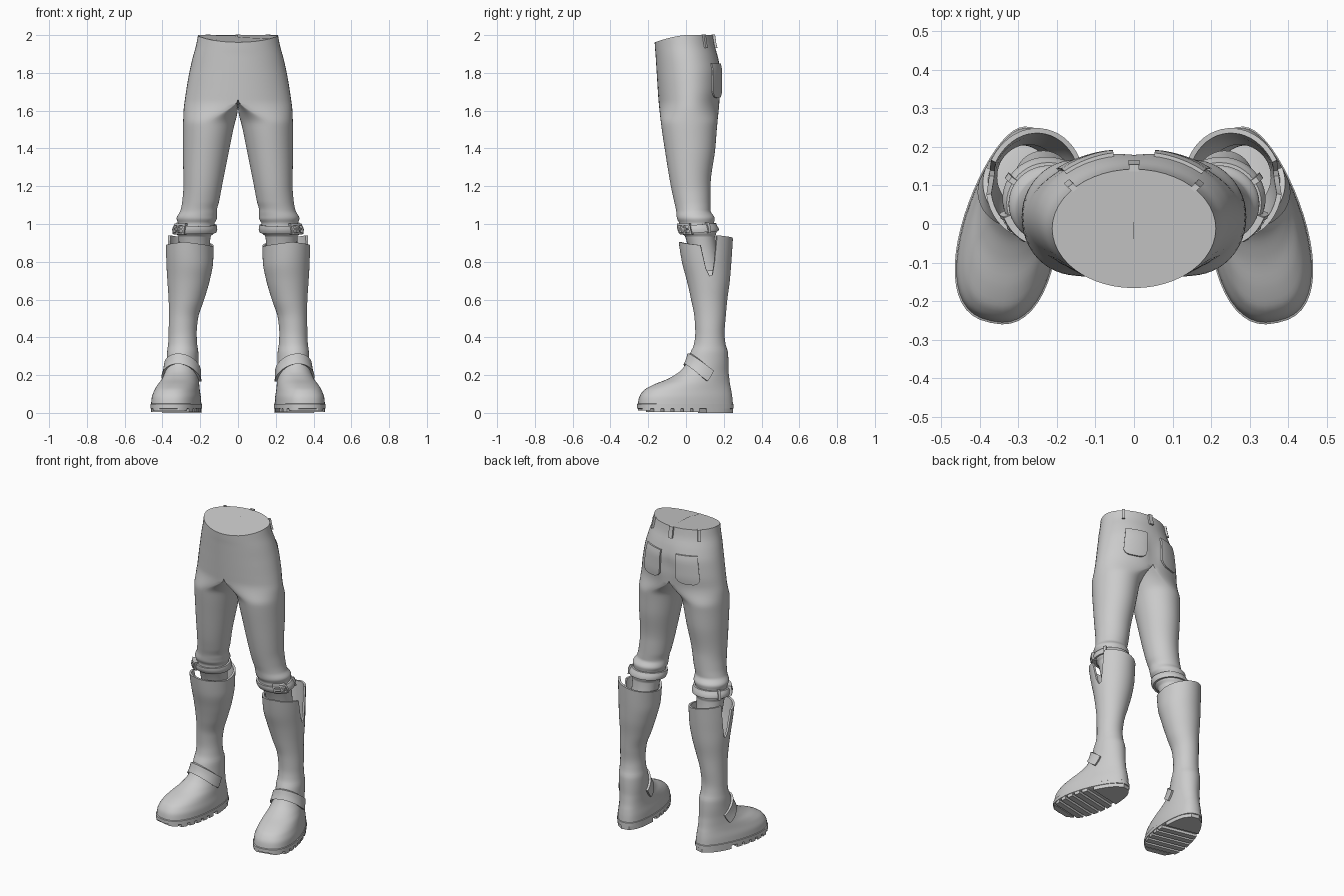
import bpy, bmesh, math

if "Cube" in bpy.data.objects:
    bpy.data.objects.remove(bpy.data.objects["Cube"])

grey = bpy.data.materials.new("plain_grey")
grey.diffuse_color = (0.6, 0.6, 0.6, 1)
grey.use_nodes = True
grey.node_tree.nodes["Principled BSDF"].inputs["Base Color"].default_value = grey.diffuse_color


def interp(rows, z):
    """Monotone cubic interpolation of section rows (z first, ascending)."""
    z = min(max(z, rows[0][0]), rows[-1][0])
    i = max(k for k in range(len(rows) - 1) if rows[k][0] <= z)
    h = rows[i + 1][0] - rows[i][0]
    u = (z - rows[i][0]) / h
    out = []
    for c in range(1, len(rows[0])):
        def slope(k):
            return (rows[k + 1][c] - rows[k][c]) / (rows[k + 1][0] - rows[k][0])

        def tangent(k):
            if k == 0 or k == len(rows) - 1:
                return slope(min(k, len(rows) - 2))
            a, b = slope(k - 1), slope(k)
            return 2 * a * b / (a + b) if a * b > 0 else 0
        p, q = rows[i][c], rows[i + 1][c]
        out.append(p * (2*u**3 - 3*u**2 + 1) + q * (3*u**2 - 2*u**3)
                   + h * tangent(i) * (u**3 - 2*u**2 + u) + h * tangent(i + 1) * (u**3 - u**2))
    return out


def loft(name, rings, cap0=True, cap1=True, loop=False, angle=40):
    """Skin closed rings of points, mirrored to both sides."""
    bm = bmesh.new()
    vs = [[bm.verts.new(p) for p in r] for r in rings]
    n = len(rings[0])
    for a, b in zip(vs, vs[1:] + ([vs[0]] if loop else [])):
        for j in range(n):
            bm.faces.new((a[j], a[(j + 1) % n], b[(j + 1) % n], b[j]))
    inside = [f for f in bm.faces if all(v.co.x < 1e-5 for v in f.verts)]
    if cap0 and not loop:
        bm.faces.new(vs[0])
    if cap1 and not loop:
        bm.faces.new(vs[-1])
    bmesh.ops.delete(bm, geom=inside, context='FACES')
    bmesh.ops.recalc_face_normals(bm, faces=bm.faces[:])
    me = bpy.data.meshes.new(name)
    bm.to_mesh(me)
    bm.free()
    me.materials.append(grey)
    ob = bpy.data.objects.new(name, me)
    bpy.context.collection.objects.link(ob)
    bpy.ops.object.select_all(action='DESELECT')
    ob.select_set(True)
    bpy.context.view_layer.objects.active = ob
    bpy.ops.object.shade_smooth_by_angle(angle=math.radians(angle))
    m = ob.modifiers.new("both_sides", 'MIRROR')
    m.merge_threshold = 0.0005
    return ob


def band(name, surf, path, off, steps=2, loop=False):
    """Raised strip on a surface; path holds (degrees, centre z, height)."""
    rings = []
    for d, z, h in path:
        zs = [z - h / 2 + h * k / (steps - 1) for k in range(steps)]
        rings.append([surf(d, q, -0.006) for q in zs] + [surf(d, q, off) for q in reversed(zs)])
    return loft(name, rings, loop=loop)


def span(a, b, n):
    return [a + (b - a) * k / (n - 1) for k in range(n)]


# Trouser sections: z, inner x, outer x, front y, back y
LEG = [(.75, .16, .31, .04, .19), (.935, .145, .315, -.005, .155), (.95, .128, .328, -.025, .16),
       (.975, .12, .33, -.035, .163), (1.0, .125, .318, -.035, .148), (1.03, .112, .325, -.048, .152),
       (1.07, .112, .305, -.052, .13), (1.12, .10, .295, -.063, .13), (1.2, .085, .289, -.08, .13),
       (1.4, .045, .291, -.113, .155), (1.5, .025, .291, -.128, .163), (1.6, .004, .288, -.14, .173),
       (1.66, 0, .281, -.146, .182), (1.72, 0, .272, -.15, .188), (1.8, 0, .258, -.155, .188),
       (1.88, 0, .24, -.16, .172), (1.95, 0, .221, -.164, .15), (2.0, 0, .212, -.166, .142)]


def trousers(deg, z, off=0):
    inner, outer, yf, yb = interp(LEG, z)
    c, s = math.cos(math.radians(deg)), math.sin(math.radians(deg))
    t = min(max((1.66 - z) / .13, 0), 1)
    t = t * t * (3 - 2 * t)                       # pelvis blends into leg
    cx, rx = (inner + outer) / 2, (outer - inner) / 2 + off
    x = (1 - t) * max(0, (outer + off) * c) + t * (cx + rx * c)
    y = (yf + yb) / 2 + ((yb - yf) / 2 + off) * s
    if s > 0:                                      # groove between the buttocks
        y -= .014 * s * math.exp(-(x / .04) ** 2 - ((z - 1.74) / .1) ** 2)
    dip = max(0, -y / .16) ** 1.5 * max(0, z - 1.9) / .1
    return (0 if x < 1e-5 else x, y, z - .036 * dip)


angles = [k * 7.5 for k in range(48)]
levels = span(2.0, 1.66, 18) + span(1.645, 1.13, 36) + span(1.12, .93, 26) + [.85, .75]
loft("trousers", [[trousers(a, z) for a in angles] for z in levels])

# Belt loops and back pockets
for label, a, b in (("side", 40, 45), ("back", 86.5, 90)):
    band("belt_loop_" + label, trousers, [(d, 1.968, .07) for d in (a, b)], .012, 4)
pocket = []
for d in span(45, 78, 12):
    low = 1.668 + .03 * abs((d - 61.5) / 16.5) ** 4
    pocket.append((d, (low + 1.85) / 2, 1.85 - low))
band("back_pocket", trousers, pocket, .009, 10)

# Knee strap with buckle and keeper
band("knee_strap", trousers, [(a, .975 + .008 * math.sin(math.radians(a)), .042) for a in angles],
     .011, 4, loop=True)
for z in (.95, .997):
    band("buckle_bar", trousers, [(d, z, .012) for d in span(-62, -20, 6)], .026)
for d in (-62, -42, -24):
    band("buckle_post", trousers, [(d, .973, .05), (d + 5, .973, .05)], .026, 3)
band("buckle_tongue", trousers, [(d, .973, .012) for d in span(-58, -30, 4)], .024)
band("strap_keeper", trousers, [(28, .98, .056), (36, .98, .056)], .02, 3)

# Boot sections: z, centre x, half width, front y, back y, heel taper
BOOT = [(.035, .287, .122, -.262, .25, .2), (.08, .287, .119, -.254, .246, .2),
        (.12, .287, .110, -.228, .24, .17), (.15, .287, .102, -.175, .234, .13),
        (.18, .287, .093, -.10, .23, .08), (.22, .287, .086, -.035, .226, .03),
        (.27, .288, .083, .005, .225, 0), (.32, .289, .082, .022, .222, 0),
        (.36, .29, .077, .04, .21, 0), (.42, .29, .074, .048, .203, 0),
        (.5, .286, .077, .045, .21, 0), (.6, .27, .094, .03, .222, 0),
        (.7, .258, .112, .01, .238, 0), (.8, .25, .124, -.015, .248, 0),
        (.95, .25, .128, -.04, .258, 0)]
TURN = math.radians(12)


def turn_out(x, y, z):
    dx, dy = x - .287, y - .14
    return (.287 + dx * math.cos(TURN) - dy * math.sin(TURN),
            .14 + dx * math.sin(TURN) + dy * math.cos(TURN), z)


def boot(deg, z, off=0):
    cx, w, yf, yb, k = interp(BOOT, z)
    c, s = math.cos(math.radians(deg)), math.sin(math.radians(deg))
    e = 1 - k                                      # squarer outline near the sole
    c2 = math.copysign(abs(c) ** e, c)
    return turn_out(cx + (w + off) * c2 * (1 - k * s),
                    (yf + yb) / 2 + ((yb - yf) / 2 + off) * s, z)


# Rim height around the shaft, with the notch on the outer side
RIM = [(-180, .88), (-90, .905), (-22.5, .888), (-15, .765), (-7.5, .725), (0, .73),
       (7.5, .80), (15, .94), (60, .93), (180, .88)]


def rim(deg):
    d = (deg + 180) % 360 - 180
    for (a, p), (b, q) in zip(RIM, RIM[1:]):
        if a <= d <= b:
            return p + (q - p) * (d - a) / (b - a)


def shaft_ring(u, off):
    return [boot(a, .6 + (rim(a) - .6) * u, off) for a in angles]


rings = [shaft_ring(u, -.013) for u in span(0, 1, 12)]          # lining
rings += [shaft_ring(u, 0) for u in span(1, 0, 16)]             # outer shaft
rings += [[boot(a, z) for a in angles] for z in span(.585, .24, 24) + span(.23, .035, 28)]
loft("boot", rings, cap0=False)

# Ankle strap across the instep
band("ankle_strap", boot, [(d, .212 - .075 * math.sin(math.radians(d)), .055)
                           for d in span(-195, 12, 36)], .013, 4)

# Sole plate and tread
loft("sole", [[boot(a, .035, o)[:2] + (z,) for a in angles]
              for o, z in ((-.008, .02), (.003, .024), (.003, .046), (-.004, .05))])


def half_width(y):
    s = min(max((y + .006) / .256, -.985), .985)
    return .122 * math.sqrt(1 - s * s) ** .8 * (1 - .2 * s)


def tread(name, y0, y1, z0):
    ys = span(y0, y1, 6)
    out = [(.287 + half_width(y), y) for y in ys] + [(.287 - half_width(y), y) for y in reversed(ys)]
    loft(name, [[turn_out(x, y, z) for x, y in out] for z in (z0, .03)], angle=30)


tread("heel", .085, .247, 0)
for k in range(6):
    y = -.25 + k * .052
    tread("tread_bar", y, y + .036, .012 if k == 0 else .004)
